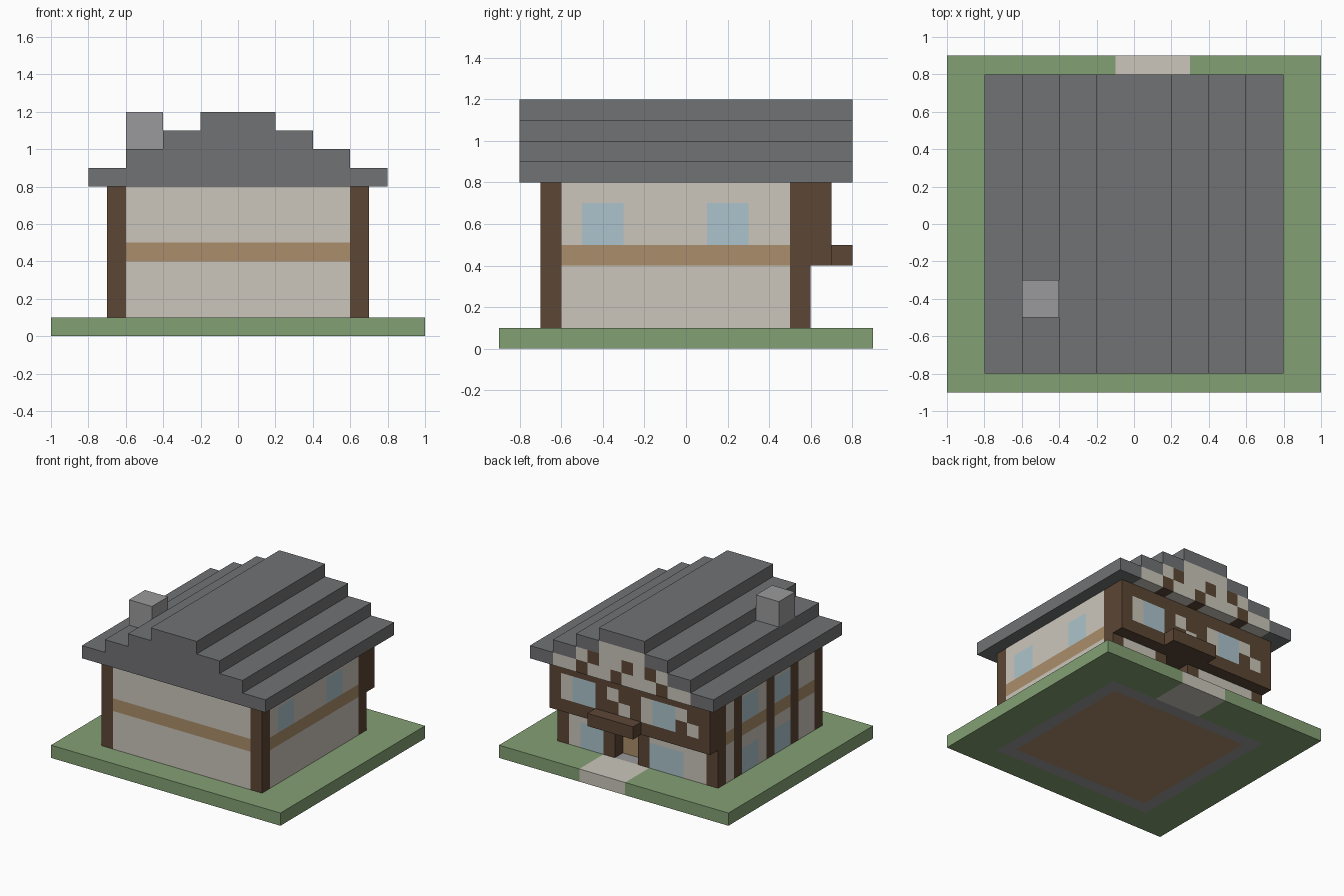
import bpy, bmesh
from mathutils import Vector

cube = bpy.data.objects.get("Cube")
if cube:
    bpy.data.objects.remove(cube)

UNIT = 0.1  # size of one building block


def linear(c):
    c /= 255
    return c / 12.92 if c <= 0.04045 else ((c + 0.055) / 1.055) ** 2.4


def material(name, rgb):
    mat = bpy.data.materials.new(name)
    colour = [linear(c) for c in rgb] + [1]
    mat.use_nodes = True
    mat.diffuse_color = colour
    mat.node_tree.nodes["Principled BSDF"].inputs["Base Color"].default_value = colour
    return mat


MATS = {
    "G": material("grass_green", (132, 160, 116)),
    "C": material("cream_plaster", (203, 198, 187)),
    "D": material("dark_timber", (92, 70, 53)),
    "T": material("tan_wood", (170, 141, 106)),
    "R": material("slate_grey", (113, 114, 116)),
    "S": material("light_stone", (154, 154, 156)),
    "W": material("pale_glass", (172, 196, 204)),
}
KEYS = list(MATS)
X, Y, Z = Vector((1, 0, 0)), Vector((0, 1, 0)), Vector((0, 0, 1))


def slab(name, rows, origin, across, down, depth):
    """Wall of square cells coloured by letters; a dot leaves a gap."""
    bm = bmesh.new()
    start = Vector(origin)

    def letter(i, j):
        inside = 0 <= j < len(rows) and 0 <= i < len(rows[j])
        return rows[j][i] if inside else "."

    for j, row in enumerate(rows):
        for i, key in enumerate(row):
            if key == ".":
                continue
            a = start + across * i + down * j
            b, c, d = a + across, a + across + down, a + down
            quads = [(a, b, c, d), tuple(p + depth for p in (a, b, c, d))]
            for p, q, di, dj in ((a, b, 0, -1), (b, c, 1, 0), (c, d, 0, 1), (d, a, -1, 0)):
                if letter(i + di, j + dj) == ".":
                    quads.append((p, q, q + depth, p + depth))
            for quad in quads:
                face = bm.faces.new([bm.verts.new(p * UNIT) for p in quad])
                face.material_index = KEYS.index(key)
    bmesh.ops.remove_doubles(bm, verts=bm.verts, dist=0.001)
    bmesh.ops.recalc_face_normals(bm, faces=bm.faces)
    bmesh.ops.dissolve_limit(bm, angle_limit=0.01, verts=bm.verts, edges=bm.edges,
                             delimit={"MATERIAL"})
    mesh = bpy.data.meshes.new(name)
    bm.to_mesh(mesh)
    bm.free()
    for mat in MATS.values():
        mesh.materials.append(mat)
    obj = bpy.data.objects.new(name, mesh)
    bpy.context.collection.objects.link(obj)


def block(name, key, low, high):
    """Plain box between two corners."""
    low, high = Vector(low), Vector(high)
    bm = bmesh.new()
    bmesh.ops.create_cube(bm, size=1)
    for v in bm.verts:
        v.co = Vector([(low[k] + high[k]) / 2 + v.co[k] * (high[k] - low[k])
                       for k in range(3)]) * UNIT
    mesh = bpy.data.meshes.new(name)
    bm.to_mesh(mesh)
    bm.free()
    mesh.materials.append(MATS[key])
    bpy.context.collection.objects.link(bpy.data.objects.new(name, mesh))


# Ground with path, stone footing and wooden floor
lawn = "G" * 20
path = "G" * 9 + "CCCC" + "G" * 7
footing = "GGG" + "S" * 14 + "GGG"
floor = "GGGS" + "T" * 12 + "SGGG"
slab("ground", [path] * 3 + [footing] + [floor] * 11 + [footing] + [lawn] * 2,
     (-10, 9, 0), X, -Y, Z)

# Front wall with corner posts and a wooden band
plain_front = "D" + "C" * 12 + "D"
band_front = "D" + "T" * 12 + "D"
slab("front_wall", [plain_front] * 3 + [band_front] + [plain_front] * 3,
     (-7, -7, 8), X, -Z, Y)

# Side walls
plain, glazed = "C" * 11, "CWWCCCCWWCC"
slab("left_wall", [plain, glazed, glazed, "T" * 11] + [plain] * 3,
     (7, -6, 8), Y, -Z, -X)
plain, glazed = "CCDCCDCCCDC", "CCDWWDCWWDC"
slab("right_wall", [plain, glazed, glazed, "TTDTTDTTTDT", plain, glazed, glazed],
     (-7, -6, 8), Y, -Z, X)

# Back wall: ground floor with doorway, overhanging timbered upper floor
glazed = "DCWWD..DWWWCCD"
slab("back_lower_wall", ["DCCCD..DCCCCCD", glazed, glazed], (7, 6, 4), -X, -Z, -Y)
beam = "D" * 14
slab("back_upper_wall", [beam, "DCWWDCDDCWWCDD", "DCWWDDCDCWWDCD", beam],
     (7, 7, 8), -X, -Z, -Y * 2)
block("door", "T", (0, 4.5, 1), (2, 5, 4))
block("door_canopy", "D", (-1, 7, 4), (3, 8, 5))

# Stepped roof, with a timbered gable at the back
steps = ["R" * n for n in (4, 8, 12, 16)]
steps = ["." * ((16 - len(s)) // 2) + s for s in steps]
slab("roof", steps, (8, 7, 12), -X, -Z, -Y * 15)
slab("back_gable", ["......RRRR......", "....RRCCCCRR....",
                    "..RRCDCCDCDCRR..", "RRCCDCCDCCCDCCRR"],
     (8, 8, 12), -X, -Z, -Y)
block("chimney", "S", (-6, -5, 9.5), (-4, -3, 12))
